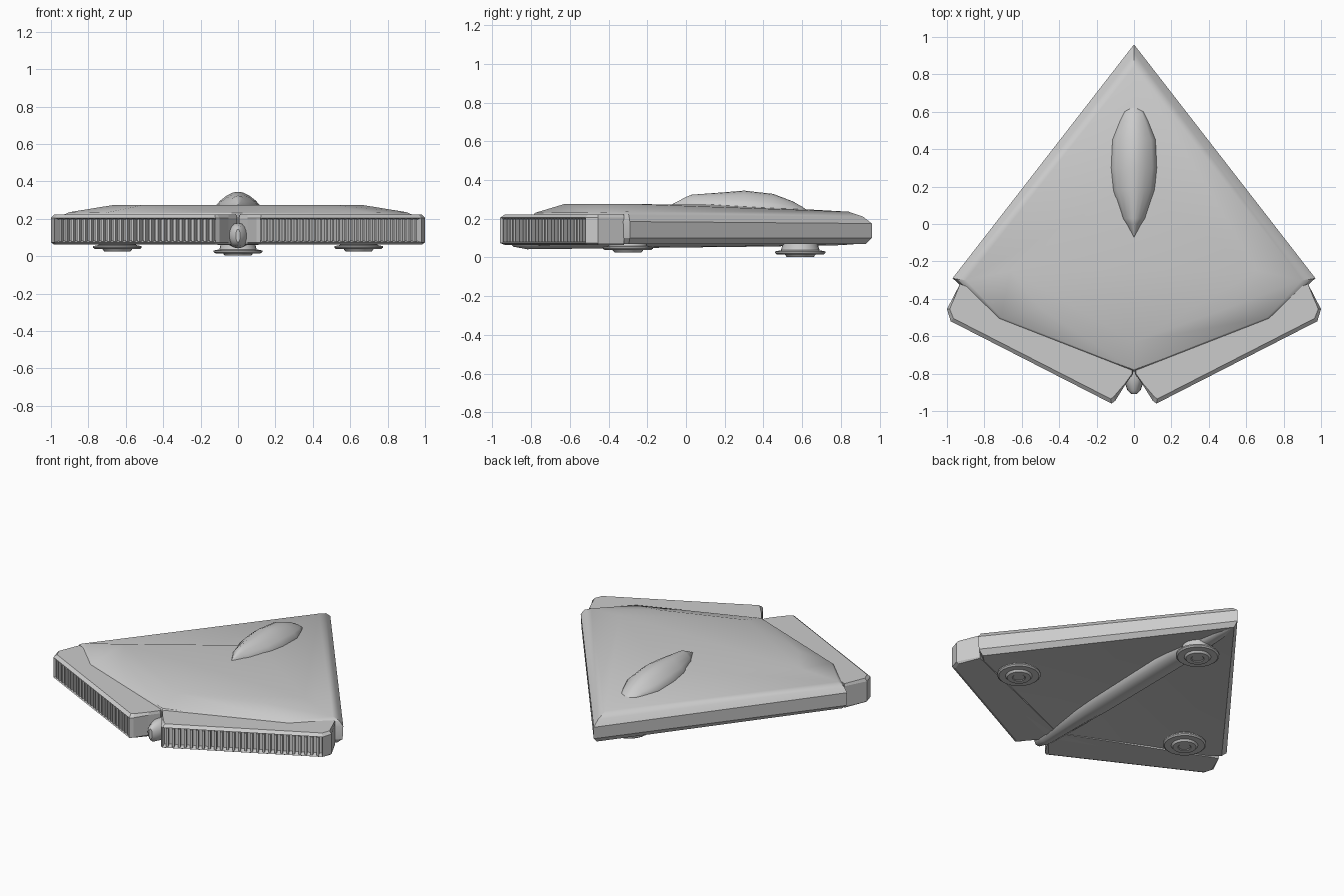
import bpy, bmesh, math
from mathutils import Vector

if "Cube" in bpy.data.objects:
    bpy.data.objects.remove(bpy.data.objects["Cube"])


def finish(bm, name, angle=None):
    bmesh.ops.recalc_face_normals(bm, faces=bm.faces[:])
    me = bpy.data.meshes.new(name)
    bm.to_mesh(me)
    bm.free()
    ob = bpy.data.objects.new(name, me)
    bpy.context.collection.objects.link(ob)
    if angle:
        bpy.ops.object.select_all(action='DESELECT')
        ob.select_set(True)
        bpy.context.view_layer.objects.active = ob
        bpy.ops.object.shade_smooth_by_angle(angle=math.radians(angle))
    return ob


def loft(bm, rings, caps=(True, True)):
    vs = [[bm.verts.new(p) for p in r] for r in rings]
    n = len(vs[0])
    for a, b in zip(vs, vs[1:]):
        for i in range(n):
            j = (i + 1) % n
            bm.faces.new((a[i], a[j], b[j], b[i]))
    for flag, r in zip(caps, (vs[0], vs[-1])):
        if flag:
            bm.faces.new(r)
    return vs


# Diamond hull: rings given by nose, wing corner, rear shoulder and tail
def hull_ring(n, c, d, r):
    m = lambda p: (-p[0], p[1], p[2])
    return [(0, *n), c, d, (0, *r), m(d), m(c)]


bm = bmesh.new()
levels = [
    hull_ring((.93, .07), (.93, -.295, .07), (.71, -.50, .07), (-.78, .06)),
    hull_ring((.96, .10), (.965, -.29, .10), (.73, -.51, .10), (-.79, .10)),
    hull_ring((.96, .175), (.97, -.29, .185), (.73, -.51, .20), (-.79, .20)),
    hull_ring((.915, .21), (.945, -.295, .217), (.725, -.505, .22), (-.788, .22)),
    hull_ring((.84, .236), (.90, -.30, .236), (.71, -.50, .232), (-.78, .23)),
    hull_ring((.20, .272), (.66, -.25, .275), (.50, -.45, .275), (-.63, .275)),
]
vs = loft(bm, levels, (False, True))
# shallow vaulted underside on each side of the keel
low = vs[0]
peak_n = bm.verts.new((0, .35, .105))
peak_r = bm.verts.new((0, -.45, .085))
for a, b in ((1, 2), (5, 4)):
    bm.faces.new((low[0], low[a], peak_n))
    bm.faces.new((low[a], peak_r, peak_n))
    bm.faces.new((low[a], low[b], peak_r))
    bm.faces.new((low[b], low[3], peak_r))
finish(bm, "hull", 30)

# Rounded keel under the centre line: y, half width, lowest z
bm = bmesh.new()
rings = []
for y, w, z in [(-.91, .012, .075), (-.89, .035, .055), (-.82, .06, .042), (-.3, .085, .048),
                (.4, .085, .056), (.8, .05, .063), (.92, .015, .072)]:
    rings.append([(w * math.cos(t), y, .11 + (.11 - z) * math.sin(t))
                  for t in [math.tau * k / 16 for k in range(16)]])
loft(bm, rings)
finish(bm, "keel", 40)

# Teardrop canopy: y, half width, base z, top z
bm = bmesh.new()
section = [(-1, -.3), (-1, 0), (-.8, .38), (-.5, .74), (-.22, .95), (0, 1),
           (.22, .95), (.5, .74), (.8, .38), (1, 0), (1, -.3)]
rings = []
for y, w, b, t in [(-.07, .003, .268, .275), (0, .04, .27, .312), (.03, .06, .27, .324),
                   (.18, .11, .268, .335), (.3, .122, .265, .345), (.45, .115, .258, .328),
                   (.55, .075, .25, .29), (.60, .05, .248, .262), (.62, .02, .244, .248)]:
    rings.append([(w * u, y, b + (t - b) * v) for u, v in section])
loft(bm, rings)
finish(bm, "canopy", 50)

# Engine banks along both rear edges, with recessed grilles
plan = [(.93, -.32), (1, -.455), (.98, -.52), (.12, -.96), (.10, -.945), (.05, -.865), (.005, -.80), (.02, -.70)]
inset = [(.93, -.32), (.985, -.455), (.965, -.505), (.125, -.935), (.11, -.925), (.05, -.855), (.01, -.80), (.02, -.70)]
outer, inner = Vector((.98, -.52, 0)), Vector((.12, -.96, 0))
along = (inner - outer).normalized()
inward = Vector((along.y, -along.x, 0))
if inward.y < 0:
    inward.negate()
for s, side in ((1, "right"), (-1, "left")):
    bm = bmesh.new()
    loft(bm, [[(s * x, y, z) for x, y in p] for p, z in
              ((inset, .064), (plan, .074), (plan, .205), (inset, .222))])
    bm.normal_update()
    rear = max((f for f in bm.faces if abs(f.normal.z) < .1), key=lambda f: f.calc_area()
               if f.calc_center_median().y < -.7 else 0)
    bmesh.ops.inset_region(bm, faces=[rear], thickness=.013)
    push = Vector((s * inward.x, inward.y, 0)) * .035
    for v in rear.verts:
        v.co += push
    finish(bm, side + "_engine_bank")

    bm = bmesh.new()
    count = 26
    length = (inner - outer).length
    for k in range(count):
        p = outer + along * (.03 + (length - .06) * k / (count - 1)) + inward * .022
        corners = []
        for a, b in ((-1, -1), (1, -1), (1, 1), (-1, 1)):
            q = p + along * (a * .007) + inward * (b * .018)
            corners.append((s * q.x, q.y))
        loft(bm, [[(x, y, z) for x, y in corners] for z in (.08, .198)])
    finish(bm, side + "_grille_slats")

# Three round landing pads turned from one profile
profile = [(.035, .004), (.04, 0), (.07, 0), (.08, .012), (.12, .012), (.13, .02), (.13, .028),
           (.10, .034), (.095, .05), (.09, .085)]
for name, x, y, z in (("front", 0, .59, .003), ("rear_right", .645, -.3, .026), ("rear_left", -.645, -.3, .026)):
    bm = bmesh.new()
    loft(bm, [[(x + r * math.cos(math.tau * k / 24), y + r * math.sin(math.tau * k / 24), z + h)
               for k in range(24)] for r, h in profile])
    finish(bm, name + "_landing_pad", 30)
